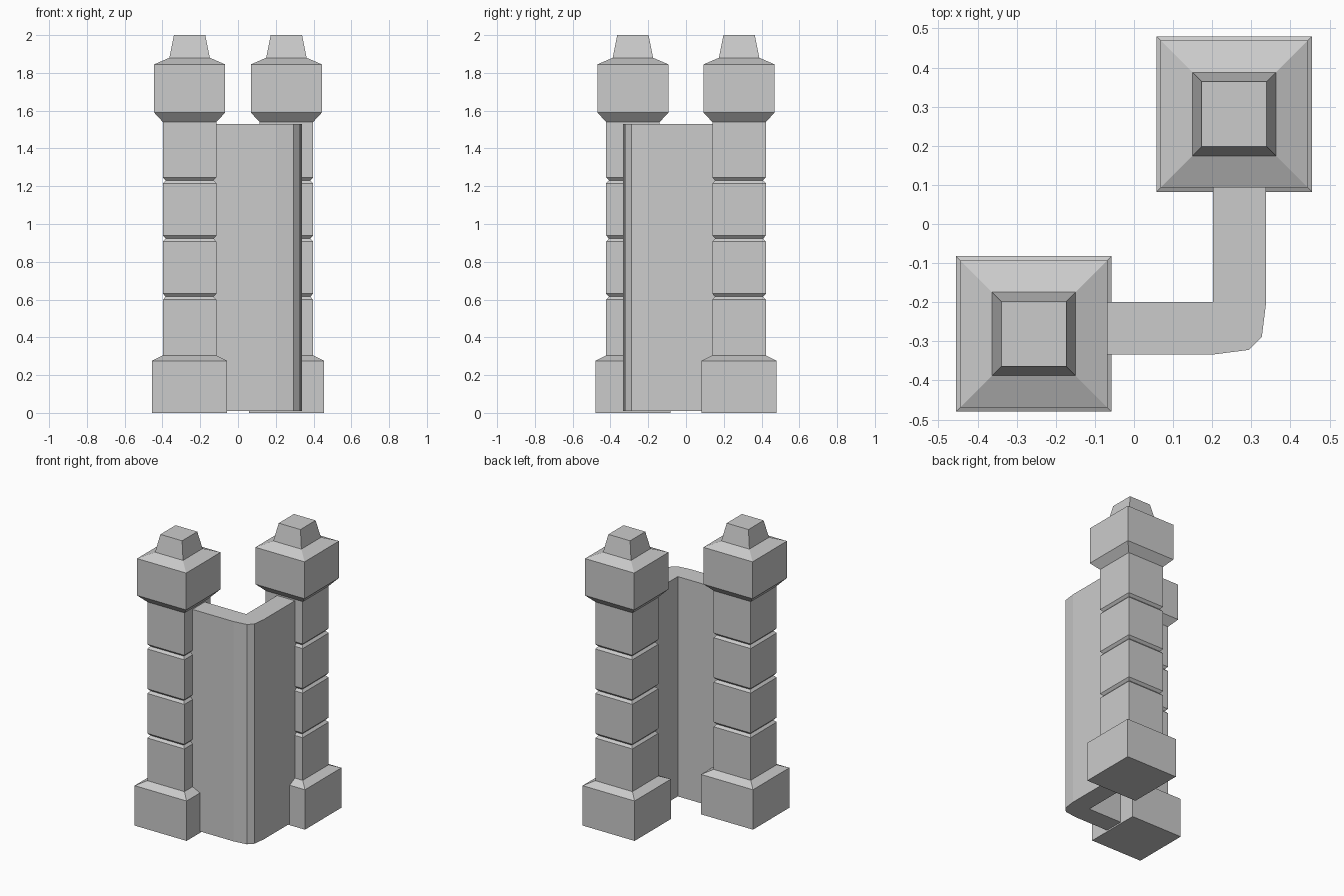
import bpy, bmesh

if "Cube" in bpy.data.objects:
    bpy.data.objects.remove(bpy.data.objects["Cube"])


def make_object(name, bm, location=(0, 0, 0)):
    bmesh.ops.recalc_face_normals(bm, faces=bm.faces)
    mesh = bpy.data.meshes.new(name)
    bm.to_mesh(mesh)
    bm.free()
    obj = bpy.data.objects.new(name, mesh)
    obj.location = location
    bpy.context.collection.objects.link(obj)
    return obj


def square_pillar(name, profile, location):
    """Loft square rings of (half width, height), capped at both ends."""
    bm = bmesh.new()
    rings = [[bm.verts.new((sx * h, sy * h, z))
              for sx, sy in ((-1, -1), (1, -1), (1, 1), (-1, 1))]
             for h, z in profile]
    for low, high in zip(rings, rings[1:]):
        for i in range(4):
            j = (i + 1) % 4
            bm.faces.new((low[i], low[j], high[j], high[i]))
    bm.faces.new(rings[0][::-1])
    bm.faces.new(rings[-1])
    return make_object(name, bm, location)


# Pillar profile: plinth, grooved shaft, flared cap and finial
SHAFT, GROOVE = 0.142, 0.127
profile = [(0.199, 0), (0.199, 0.276), (SHAFT, 0.304)]
for z in (0.615, 0.923, 1.231):
    profile += [(SHAFT, z - 0.016), (GROOVE, z), (SHAFT, z + 0.016)]
profile += [(SHAFT, 1.54), (0.188, 1.59), (0.188, 1.845),
            (0.107, 1.88), (0.083, 2.0)]

# Two matching pillars at opposite ends of the corner
for name, side in (("left_pillar", -1), ("right_pillar", 1)):
    square_pillar(name, profile, (0.256 * side, 0.281 * side, 0))

# L-shaped corner wall with a faceted outer corner
outline = [(-0.135, -0.334), (0.2, -0.334), (0.293, -0.322), (0.327, -0.288),
           (0.338, -0.2), (0.338, 0.16), (0.202, 0.16), (0.202, -0.199),
           (-0.135, -0.199)]
bm = bmesh.new()
base = bm.faces.new([bm.verts.new((x, y, 0.01)) for x, y in outline])
top = bmesh.ops.extrude_face_region(bm, geom=[base], use_keep_orig=True)
bmesh.ops.translate(bm, vec=(0, 0, 1.52),
                    verts=[v for v in top["geom"] if isinstance(v, bmesh.types.BMVert)])
make_object("corner_wall", bm)
